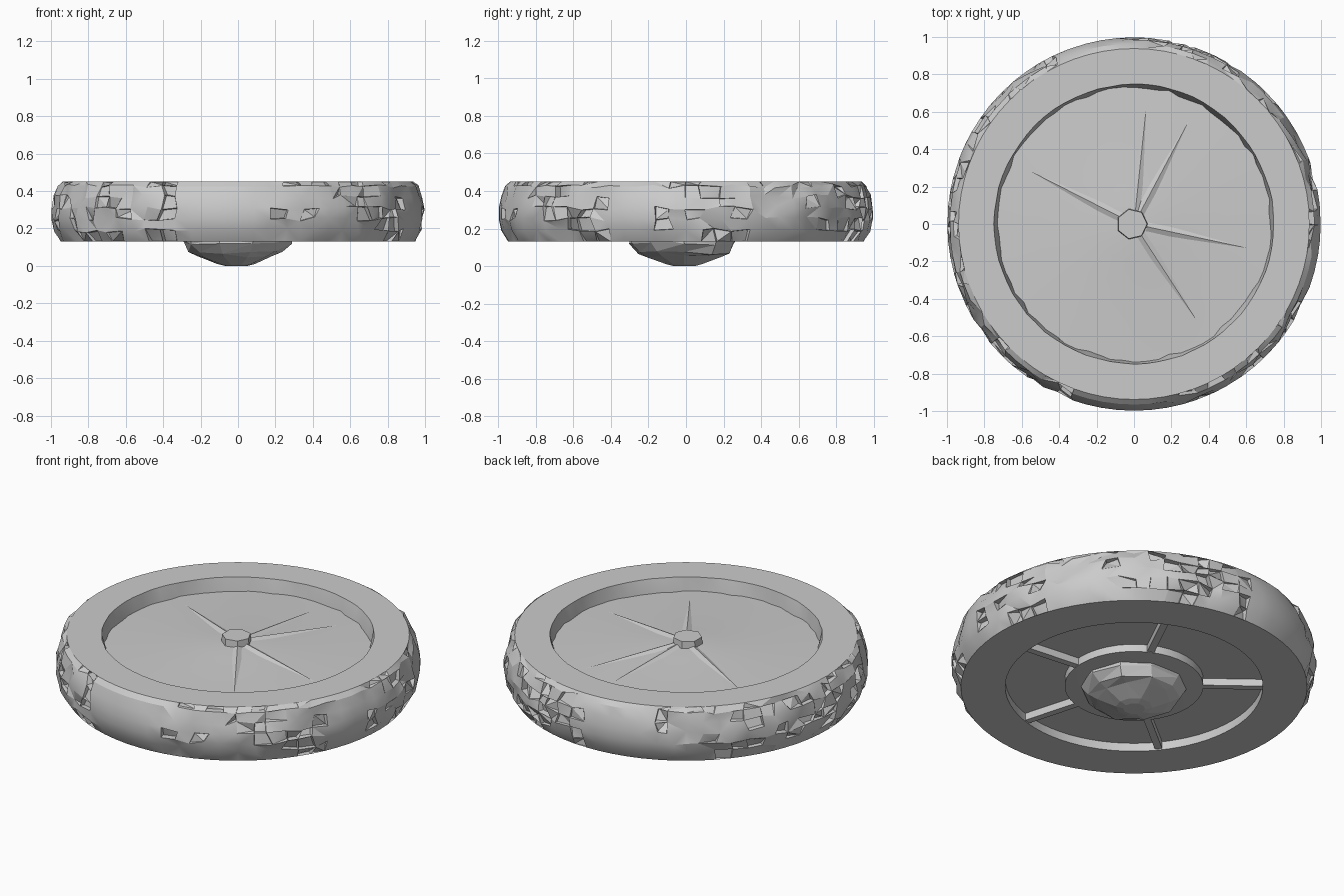
import bpy, bmesh, math, random
from mathutils import Vector, Matrix

random.seed(5)
cube = bpy.data.objects.get("Cube")
if cube:
    bpy.data.objects.remove(cube, do_unlink=True)

grey = bpy.data.materials.new("plain_grey")
grey.use_nodes = True
colour = (0.6, 0.6, 0.6, 1)
grey.diffuse_color = colour
grey.node_tree.nodes["Principled BSDF"].inputs["Base Color"].default_value = colour


def finish(name, bm, angle=None):
    bmesh.ops.remove_doubles(bm, verts=bm.verts, dist=0.0005)
    bmesh.ops.recalc_face_normals(bm, faces=bm.faces)
    mesh = bpy.data.meshes.new(name)
    bm.to_mesh(mesh)
    bm.free()
    mesh.materials.append(grey)
    obj = bpy.data.objects.new(name, mesh)
    bpy.context.collection.objects.link(obj)
    if angle:
        bpy.ops.object.select_all(action="DESELECT")
        obj.select_set(True)
        bpy.context.view_layer.objects.active = obj
        bpy.ops.object.shade_smooth_by_angle(angle=math.radians(angle))
    return obj


def lathe(profile, sides, closed=False):
    """Spin (radius, height) points around the vertical axis."""
    bm = bmesh.new()
    rings = []
    for r, z in profile:
        rings.append([bm.verts.new((r * math.cos(math.tau * i / sides),
                                    r * math.sin(math.tau * i / sides), z))
                      for i in range(sides)])
    pairs = list(zip(rings, rings[1:]))
    if closed:
        pairs.append((rings[-1], rings[0]))
    for a, b in pairs:
        for i in range(sides):
            j = (i + 1) % sides
            bm.faces.new((a[i], a[j], b[j], b[i]))
    if not closed:
        bm.faces.new(rings[0])
        bm.faces.new(rings[-1])
    return bm


# Tyre: flat sidewalls and a rounded tread
tyre_profile = [(0.738, 0.36), (0.75, 0.45), (0.938, 0.45), (0.965, 0.425),
                (0.985, 0.37), (0.998, 0.31), (0.998, 0.25), (0.985, 0.19),
                (0.948, 0.13), (0.705, 0.13), (0.705, 0.2)]
bm = lathe(tyre_profile, 72, closed=True)


def worn(p):
    """The tread is worn smooth in three short stretches."""
    angle = math.degrees(math.atan2(p.y, p.x))
    return -110 < angle < -80 or -22 < angle < -10 or 90 < angle < 108


def outward(p):
    return Vector((p.x, p.y, 0)).normalized()


def middle(f):
    return f.calc_center_median()


tread = [f for f in bm.faces
         if middle(f).xy.length > 0.945 and not worn(middle(f))]

# Uneven knobs: shift the tread points sideways and inwards
for v in {v for f in tread for v in f.verts}:
    if 0.14 < v.co.z < 0.44 and not worn(v.co):
        out = outward(v.co)
        v.co += out.cross(Vector((0, 0, 1))) * random.uniform(-0.02, 0.02)
        v.co.z += random.uniform(-0.012, 0.012)
        if random.random() < 0.3:
            v.co -= out * random.uniform(0.008, 0.024)

# Irregular notches pressed into the tread and broken into shards
notches = random.sample(tread, int(len(tread) * 0.3))
for f in notches:
    out = outward(middle(f))
    bmesh.ops.inset_individual(bm, faces=[f], thickness=0.003)
    for v in f.verts:
        v.co -= out * random.choice((0, 0, 0.015, 0.025, 0.035))
bmesh.ops.triangulate(bm, faces=tread)

# Uneven lip around the dish, its foot spreading onto the disc in places
for v in bm.verts:
    if v.co.xy.length < 0.76 and v.co.z > 0.3:
        spread = 0.006 if v.co.z > 0.4 else 0.02
        v.co -= outward(v.co) * random.uniform(0, spread)
finish("tyre", bm, 24)

# Dished wheel disc, open panels below and a rising centre above
disc_profile = [(0.08, 0.405), (0.2, 0.395), (0.5, 0.38), (0.75, 0.37),
                (0.75, 0.18), (0.38, 0.18), (0.38, 0.135), (0.3, 0.132),
                (0.08, 0.132)]
finish("wheel_disc", lathe(disc_profile, 40), 30)

# Small hub cap on the upper face
bm = lathe([(0.085, 0.39), (0.08, 0.445)], 7)
bmesh.ops.translate(bm, verts=bm.verts, vec=(-0.01, 0, 0))
finish("upper_hub_cap", bm)

# Faceted hub bulging below
bm = lathe([(0.3, 0.15), (0.295, 0.12), (0.25, 0.07), (0.2, 0.045),
            (0.1, 0.01), (0.06, 0.0)], 10)
for v in bm.verts:
    if 0.03 < v.co.z < 0.13:
        v.co.x *= random.uniform(0.93, 1.06)
        v.co.y *= random.uniform(0.93, 1.06)
        v.co.z += random.uniform(-0.01, 0.01)
bmesh.ops.triangulate(bm, faces=bm.faces)
bmesh.ops.translate(bm, verts=bm.verts, vec=(-0.01, -0.01, 0))
finish("lower_hub", bm)

# Five slightly uneven spokes dividing the panels below
for i, degrees in enumerate((-6, 64, 142, 219, 286)):
    turn = Matrix.Rotation(math.radians(degrees), 4, "Z")
    bm = bmesh.new()
    bmesh.ops.create_cube(bm, size=1, matrix=turn @ Matrix.Translation((0.545, 0, 0.165))
                          @ Matrix.Diagonal((0.36, 0.04, 0.055, 1)))
    finish(f"lower_spoke_{i + 1}", bm)

# Faint tapering ridges on the upper face
for i, degrees in enumerate((-12, 62, 84, 153, 303)):
    turn = Matrix.Rotation(math.radians(degrees), 4, "Z")
    bm = bmesh.new()
    root = [bm.verts.new(turn @ Vector(p)) for p in
            ((0.07, -0.035, 0.4), (0.07, 0.035, 0.4), (0.07, 0, 0.417))]
    tip = bm.verts.new(turn @ Vector((0.62, 0, 0.376)))
    bm.faces.new(root)
    for a in range(3):
        bm.faces.new((root[a], root[(a + 1) % 3], tip))
    finish(f"upper_ridge_{i + 1}", bm, 40)
